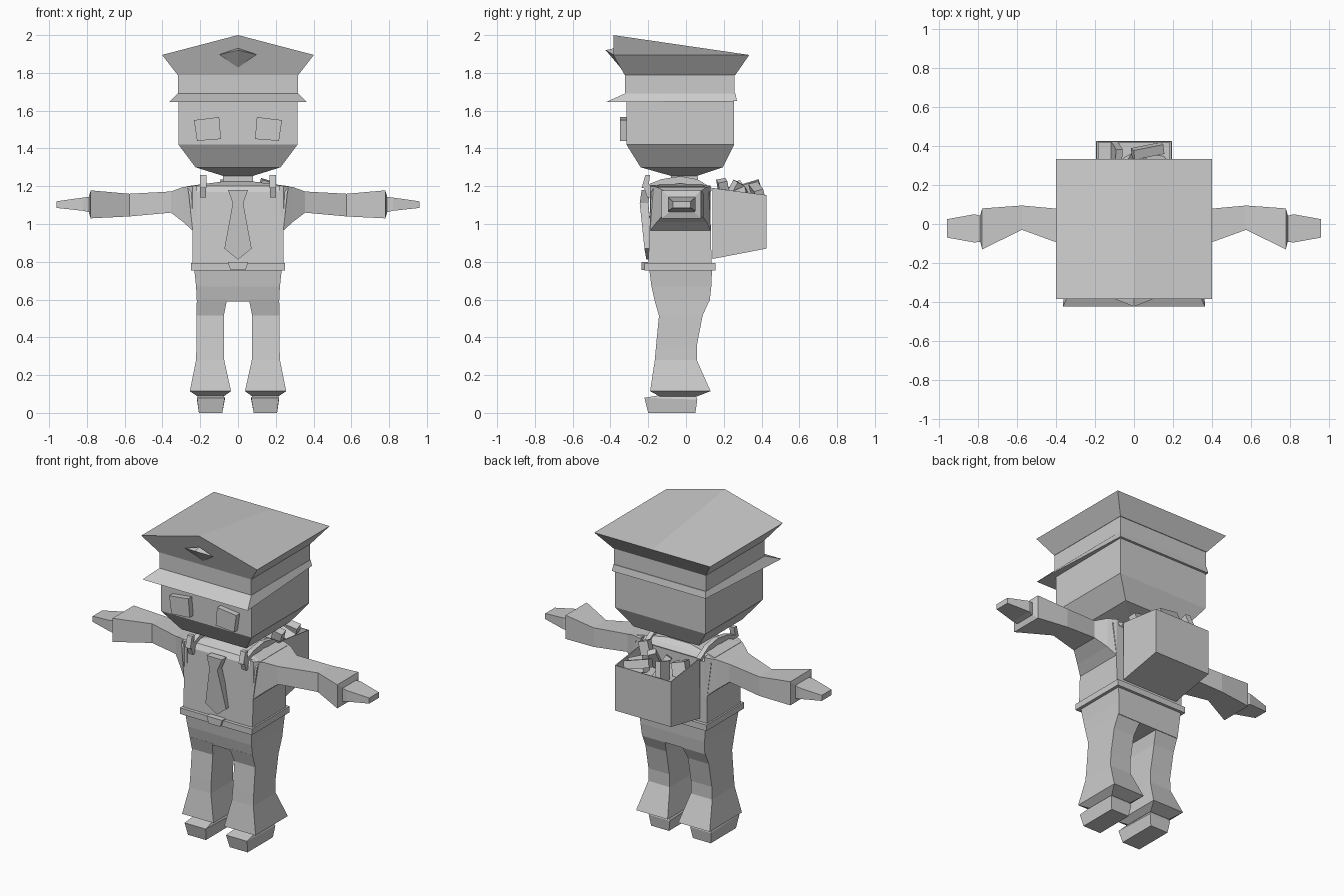
import bpy, bmesh
from mathutils import Matrix, Vector, Euler

grey = bpy.data.materials.new("plain grey")
grey.diffuse_color = (0.6, 0.6, 0.6, 1)


def finish(name, bm, mirrored=False):
    if mirrored:  # add the copy on the other side of x = 0
        dup = bmesh.ops.duplicate(bm, geom=bm.verts[:] + bm.edges[:] + bm.faces[:])["geom"]
        for v in dup:
            if isinstance(v, bmesh.types.BMVert):
                v.co.x = -v.co.x
    bmesh.ops.recalc_face_normals(bm, faces=bm.faces[:])
    me = bpy.data.meshes.new(name)
    bm.to_mesh(me)
    bm.free()
    me.materials.append(grey)
    ob = bpy.data.objects.new(name, me)
    bpy.context.collection.objects.link(ob)
    return ob


def loft(name, rings, mirrored=False, cap_end=True):
    bm = bmesh.new()
    loops = [[bm.verts.new(p) for p in r] for r in rings]
    for a, b in zip(loops, loops[1:]):
        n = len(a)
        for i in range(n):
            j = (i + 1) % n
            bm.faces.new((a[i], a[j], b[j], b[i]))
    bm.faces.new(loops[0])
    if cap_end:
        bm.faces.new(loops[-1])
    return finish(name, bm, mirrored)


def zr(z, x0, x1, y0, y1):  # rectangle at a height
    return [(x0, y0, z), (x1, y0, z), (x1, y1, z), (x0, y1, z)]


def xr(x, y0, y1, z0, z1):  # rectangle across an arm
    return [(x, y0, z0), (x, y1, z0), (x, y1, z1), (x, y0, z1)]


def box(name, centre, size, rot=(0, 0, 0)):
    bm = bmesh.new()
    m = Matrix.LocRotScale(Vector(centre), Euler(rot), Vector(size))
    bmesh.ops.create_cube(bm, size=1, matrix=m)
    return finish(name, bm)


# head and neck
loft("head", [zr(1.255, -.08, .08, -.08, .06), zr(1.30, -.225, .225, -.24, .195),
              zr(1.42, -.315, .315, -.315, .255), zr(1.68, -.315, .315, -.315, .255)])
loft("neck", [zr(1.19, -.08, .08, -.08, .07), zr(1.27, -.08, .08, -.08, .06)])
loft("eyes", [[(.233, y, 1.55), (.10, y, 1.566), (.09, y, 1.45), (.217, y, 1.44)]
              for y in (-.35, -.30)], True)

# cap: visor, band and gabled crown
loft("cap_visor", [
    [(-.365, -.425, 1.645), (.365, -.425, 1.645), (.325, .27, 1.65), (-.325, .27, 1.65)],
    zr(1.69, -.32, .32, -.325, .262)])
loft("cap_band", [zr(1.68, -.318, .318, -.323, .258), zr(1.79, -.318, .318, -.323, .258)])
bm = bmesh.new()
low = [bm.verts.new(p) for p in zr(1.79, -.32, .32, -.325, .262)]
fl, fr, br, bl = [bm.verts.new(p) for p in zr(1.895, -.402, .402, -.385, .335)]
peak, back = bm.verts.new((0, -.385, 2)), bm.verts.new((0, .335, 1.895))
for f in (low, (low[0], low[1], fr, peak, fl), (low[1], low[2], br, fr), (low[2], low[3], bl, back, br),
          (low[3], low[0], fl, bl), (fl, peak, back, bl), (peak, fr, br, back)):
    bm.faces.new(f)
finish("cap_crown", bm)

# diamond badge
bm = bmesh.new()
l, r, tf, tb, b = [bm.verts.new(p) for p in (
    (-.10, -.385, 1.897), (.10, -.385, 1.897), (0, -.425, 1.92), (0, -.383, 1.93), (0, -.347, 1.828))]
for f in ((l, tf, tb), (tf, r, tb), (l, b, tf), (tf, b, r), (l, tb, b), (tb, r, b)):
    bm.faces.new(f)
finish("cap_badge", bm)

# torso and sleeves
loft("torso", [zr(.78, -.24, .24, -.20, .135), zr(.965, -.24, .24, -.193, .132),
               zr(1.17, -.262, .262, -.185, .125), zr(1.20, -.27, .27, -.165, .10),
               zr(1.225, -.08, .08, -.09, .07)])
loft("sleeves", [xr(.22, -.19, .13, .965, 1.205), xr(.24, -.19, .13, .965, 1.20),
                 xr(.29, -.155, .11, 1.01, 1.196),
                 xr(.355, -.11, .075, 1.06, 1.172), xr(.575, -.03, .095, 1.04, 1.16),
                 xr(.78, -.13, .08, 1.03, 1.178), xr(.79, -.09, .045, 1.06, 1.145)], True)
loft("hands", [xr(.78, -.09, .04, 1.06, 1.145), xr(.82, -.095, .05, 1.07, 1.14),
               xr(.96, -.07, .025, 1.085, 1.12)], True)

# tie, built as a front outline pushed back to the shirt
tie = [(.053, -.235, 1.18), (.028, -.245, 1.11), (.072, -.22, .87), (0, -.21, .812)]
outline = tie + [(-x, y, z) for x, y, z in tie[2::-1]]
loft("tie", [outline, [(x, y + .045, z) for x, y, z in outline]])

# belt and buckle
loft("belt", [zr(.755, -.25, .25, -.22, .155), zr(.793, -.25, .25, -.22, .155)])
loft("belt_buckle", [[(-.04, y, .757), (.04, y, .757), (.055, y, .80), (-.055, y, .80)]
                     for y in (-.235, -.2)])

# trousers
loft("trouser_hips", [zr(.59, -.218, .218, -.165, .125), zr(.67, -.222, .222, -.183, .134),
                      zr(.765, -.232, .232, -.195, .138)])
loft("trouser_legs", [zr(.60, .058, .218, -.168, .126), zr(.515, .075, .22, -.143, .088),
                      zr(.36, .075, .22, -.158, .058), zr(.28, .073, .222, -.165, .057),
                      zr(.115, .037, .255, -.19, .13), zr(.088, .075, .215, -.14, .06)], True)
loft("shoes", [zr(0, .083, .207, -.20, .05),
               [(.07, -.22, .08), (.217, -.22, .08), (.217, .06, .07), (.07, .06, .07)],
               zr(.095, .08, .21, -.13, .05)], True)

# bag straps curving over the shoulders
outer = [(-.205, 1.14), (-.225, 1.20), (-.13, 1.237), (-.03, 1.253), (.06, 1.237), (.145, 1.185)]
inner = [(-.18, 1.14), (-.18, 1.19), (-.12, 1.20), (-.03, 1.215), (.06, 1.20), (.115, 1.16)]
loft("bag_straps", [[(.17, a[0], a[1]), (.20, a[0], a[1]), (.20, b[0], b[1]), (.17, b[0], b[1])]
                    for a, b in zip(outer, inner)], True)
loft("strap_buckles", [zr(1.19, .168, .202, -.235, -.2), zr(1.26, .168, .202, -.215, -.19)], True)

# open bag on the back
bag = loft("bag", [
    [(-.195, .14, .815), (.195, .14, .815), (.195, .427, .87), (-.195, .427, .87)],
    [(-.195, .14, 1.19), (.195, .14, 1.19), (.195, .427, 1.153), (-.195, .427, 1.153)]], cap_end=False)
wall = bag.modifiers.new("wall", "SOLIDIFY")
wall.thickness = .008

# things sticking out of the bag
box("bag_filling", (0, .283, 1.06), (.37, .27, .1))
for i, (c, s, rot) in enumerate([
        ((.07, .375, 1.175), (.16, .05, .05), (.3, .25, .2)),
        ((-.09, .36, 1.16), (.035, .09, .13), (.3, .2, 0)),
        ((-.04, .30, 1.15), (.04, .05, .16), (.4, -.5, .3)),
        ((.04, .24, 1.15), (.05, .04, .16), (-.4, .3, .5)),
        ((.13, .20, 1.16), (.06, .05, .15), (.2, .3, .2)),
        ((-.12, .22, 1.13), (.08, .1, .1), (.3, .2, .4)),
        ((.11, .31, 1.13), (.1, .06, .1), (.5, .4, .1))]):
    box(f"bag_item_{i + 1}", c, s, rot)
